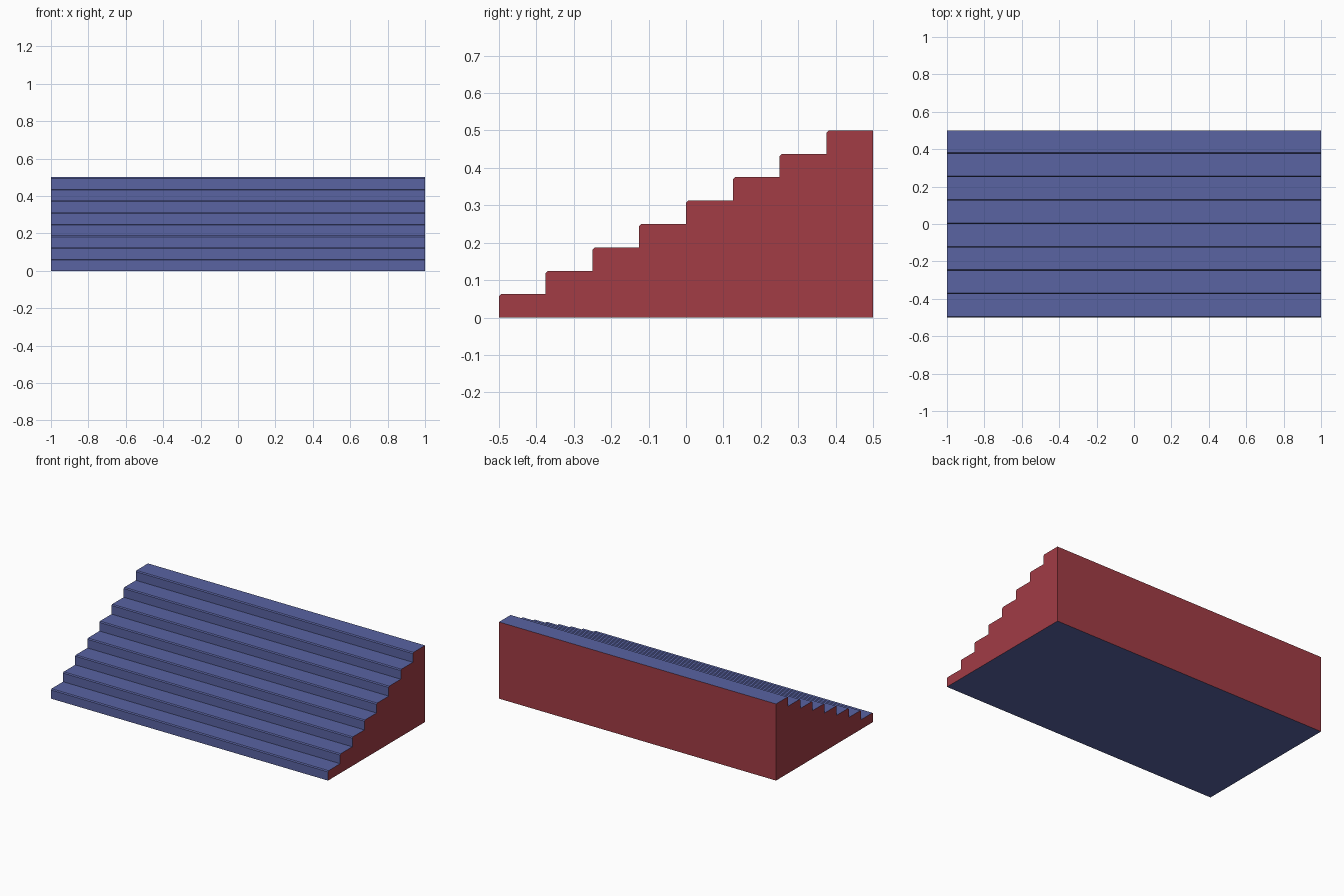
import bpy, bmesh

if "Cube" in bpy.data.objects:
    bpy.data.objects.remove(bpy.data.objects["Cube"])

STEPS, RUN, RISE = 8, 0.125, 0.0625
HALF_W, NOSE = 1.0, 0.006


def material(name, color):
    m = bpy.data.materials.new(name)
    m.diffuse_color = color
    m.use_nodes = True
    m.node_tree.nodes["Principled BSDF"].inputs["Base Color"].default_value = m.diffuse_color
    return m


# Side profile (y, z): risers, chamfered nosings and treads
profile = [(0.5, 0.0), (-0.5, 0.0)]
for i in range(STEPS):
    y, z = -0.5 + i * RUN, (i + 1) * RISE
    profile += [(y, z - NOSE), (y + NOSE, z), (y + RUN, z)]

# Extrude the profile across the width
bm = bmesh.new()
side = bm.faces.new([bm.verts.new((-HALF_W, y, z)) for y, z in profile])
ext = bmesh.ops.extrude_face_region(bm, geom=[side], use_keep_orig=True)
verts = [v for v in ext["geom"] if isinstance(v, bmesh.types.BMVert)]
bmesh.ops.translate(bm, verts=verts, vec=(2 * HALF_W, 0, 0))
bmesh.ops.recalc_face_normals(bm, faces=bm.faces)

# Red on the two sides and the back, blue on steps and underside
for f in bm.faces:
    f.material_index = 1 if abs(f.normal.x) > 0.9 or f.normal.y > 0.9 else 0

mesh = bpy.data.meshes.new("staircase")
bm.to_mesh(mesh)
bm.free()
mesh.materials.append(material("step_blue", (0.10, 0.125, 0.36, 1)))
mesh.materials.append(material("side_red", (0.36, 0.045, 0.06, 1)))
bpy.context.collection.objects.link(bpy.data.objects.new("staircase", mesh))
